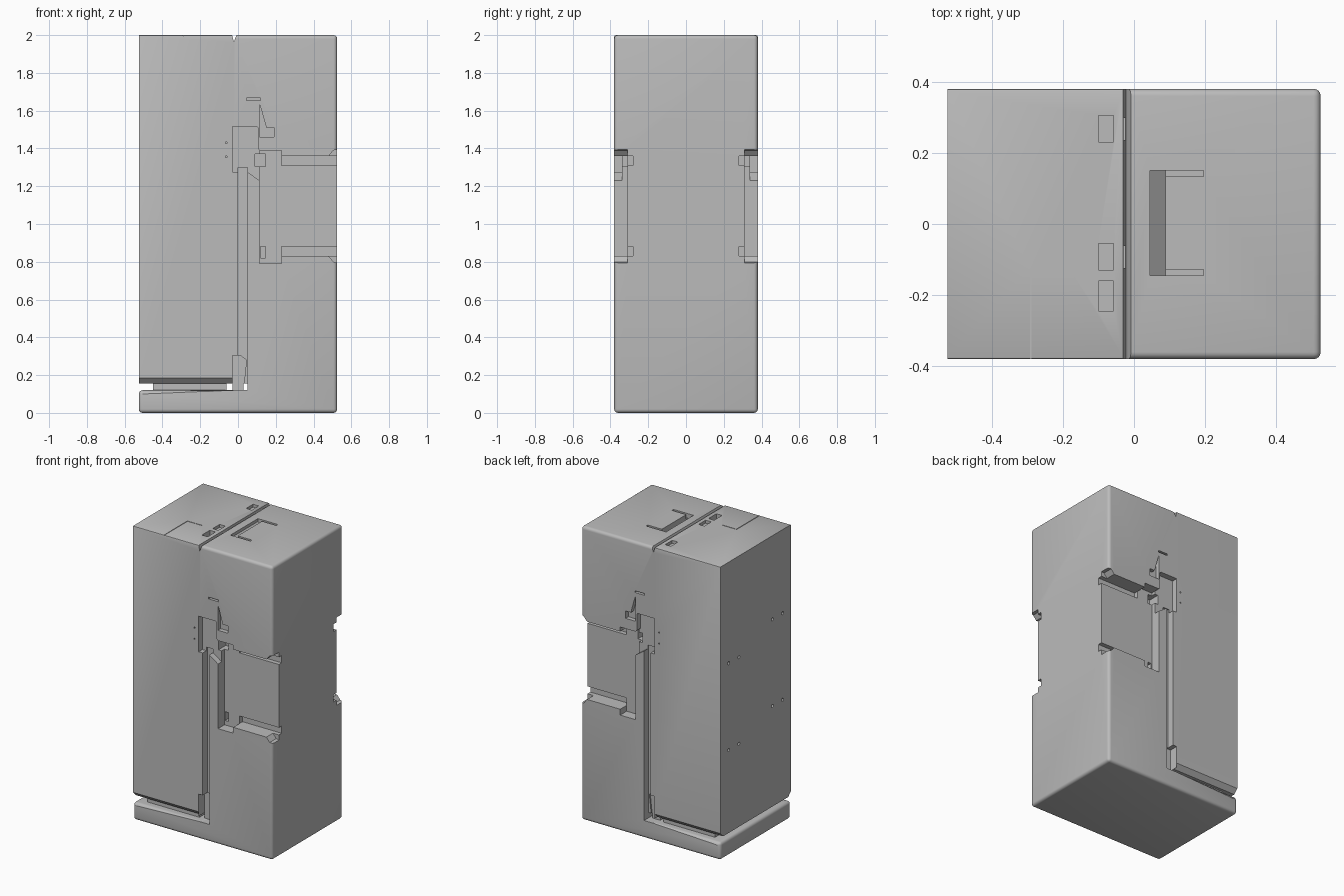
import bpy, bmesh, math
from mathutils import Vector

cube = bpy.data.objects.get("Cube")
if cube:
    bpy.data.objects.remove(cube, do_unlink=True)

grey = bpy.data.materials.new("plain grey")
grey.use_nodes = True
tone = (0.5, 0.5, 0.5, 1)
grey.diffuse_color = tone
grey.node_tree.nodes["Principled BSDF"].inputs["Base Color"].default_value = tone

HALF_X, HALF_Y, TOP = 0.525, 0.38, 2.0
SEAM, BASE, GAP = -0.02, 0.12, 0.155


def prism(name, pts, a, b, axis="y"):
    """Extrude a profile along an axis; profile is (x,z), (y,z) or (x,y)."""
    place = {"x": lambda p, t: (t, p[0], p[1]),
             "y": lambda p, t: (p[0], t, p[1]),
             "z": lambda p, t: (p[0], p[1], t)}[axis]
    bm = bmesh.new()
    face = bm.faces.new([bm.verts.new(place(p, a)) for p in pts])
    new = bmesh.ops.extrude_face_region(bm, geom=[face])["geom"]
    shift = Vector(place((0, 0), b - a))
    bmesh.ops.translate(bm, vec=shift, verts=[g for g in new if isinstance(g, bmesh.types.BMVert)])
    bmesh.ops.recalc_face_normals(bm, faces=bm.faces)
    mesh = bpy.data.meshes.new(name)
    bm.to_mesh(mesh)
    bm.free()
    mesh.materials.append(grey)
    ob = bpy.data.objects.new(name, mesh)
    bpy.context.collection.objects.link(ob)
    return ob


def rect(a0, a1, b0, b1):
    return [(a0, b0), (a1, b0), (a1, b1), (a0, b1)]


def round_edges(ob, keep, radius, segments=4):
    bm = bmesh.new()
    bm.from_mesh(ob.data)
    edges = [e for e in bm.edges if keep(e.verts[0].co, e.verts[1].co)]
    bmesh.ops.bevel(bm, geom=edges, offset=radius, segments=segments,
                    profile=0.5, affect="EDGES")
    bm.to_mesh(ob.data)
    bm.free()


cutters = []


def pocket(pts, depth):
    """Matching recess in the front and back faces."""
    for s in (-1, 1):
        cutters.append(prism("pocket_cutter", pts, s * 0.45, s * (HALF_Y - depth)))


def top_pocket(x0, x1, y0, y1, depth):
    cutters.append(prism("top_cutter", rect(x0, x1, y0, y1), TOP - depth, TOP + 0.05, "z"))


# L-shaped shell with its base tray
shell = prism("shell_and_base", [(-HALF_X, 0), (HALF_X, 0), (HALF_X, TOP), (SEAM, TOP),
                                 (SEAM, BASE), (-HALF_X, BASE)], -HALF_Y, HALF_Y)
round_edges(shell, lambda a, b: not (abs(a.x - SEAM) < 1e-4 and abs(b.x - SEAM) < 1e-4), 0.02)

# Inner body
body = prism("inner_body", rect(-HALF_X, SEAM, GAP, TOP), -HALF_Y, HALF_Y)
round_edges(body, lambda a, b: abs(a.z - TOP) < 1e-4 and abs(b.z - TOP) < 1e-4
            and abs(a.y - b.y) < 1e-4, 0.006, 2)

# Gap under the body, with sloped lower edges
cutters.append(prism("gap_cutter", rect(-0.6, 0.05, BASE, GAP), -0.45, 0.45))
for s in (-1, 1):
    cutters.append(prism("slope_cutter", [(s * 0.35, GAP - 0.01), (s * 0.35, GAP),
                                          (s * HALF_Y, 0.185), (s * 0.45, 0.185),
                                          (s * 0.45, GAP - 0.01)], -0.6, -0.03, "x"))

# Seam slot, latch pocket and foot wedge
pocket(rect(0, 0.05, BASE, 1.30), 0.05)
pocket([(-0.03, 1.275), (0.05, 1.275), (0.115, 1.23), (0.115, 1.39), (0.105, 1.40),
        (0.105, 1.51), (0.098, 1.517), (-0.03, 1.517)], 0.04)
pocket([(-0.03, 0.14), (0.03, 0.14), (0.045, 0.28), (0.01, 0.305), (-0.03, 0.305)], 0.06)

# Recessed grip plate with deeper grooves above and below
pocket([(0.115, 0.79), (0.23, 0.79), (0.23, 0.83), (0.48, 0.83), (0.505, 0.80), (0.6, 0.775),
        (0.6, 1.405), (0.505, 1.39), (0.48, 1.36), (0.23, 1.36), (0.23, 1.39),
        (0.115, 1.39)], 0.07)
for z in (0.83, 1.31):
    pocket(rect(0.23, 0.6, z, z + 0.05), 0.10)
pocket(rect(0.09, 0.145, 1.305, 1.37), 0.12)
pocket(rect(0.12, 0.145, 0.82, 0.88), 0.12)

# Pointer notch, slit and pin holes
pocket([(0.115, 1.63), (0.125, 1.60), (0.15, 1.51), (0.19, 1.51), (0.19, 1.46), (0.115, 1.46)], 0.03)
pocket(rect(0.045, 0.12, 1.655, 1.667), 0.02)
for z in (1.355, 1.43):
    pocket(rect(-0.065, -0.058, z - 0.004, z + 0.004), 0.02)

# Top seam groove, handle recess and sockets
cutters.append(prism("groove_cutter", [(-0.033, 2.01), (-0.005, 2.01), (-0.022, 1.963)], -0.45, 0.45))
cutters.append(prism("handle_cutter", [(0.045, 2.02), (0.045, 1.98), (0.088, 1.94), (0.088, 2.02)],
                     -0.145, 0.15))
for y in (-0.145, 0.133):
    top_pocket(0.08, 0.195, y, y + 0.017, 0.03)
for y in (-0.13, 0.23):
    top_pocket(-0.10, -0.057, y, y + 0.075, 0.02)
    top_pocket(-0.03, -0.02, y + 0.005, y + 0.07, 0.03)
top_pocket(-0.10, -0.057, -0.245, -0.16, 0.05)
top_pocket(-0.292, -0.288, -0.40, -0.13, 0.004)
top_pocket(-0.29, -0.18, -0.132, -0.128, 0.004)

# Screw holes in the side of the body
for y, z in ((0.29, 1.31), (0.18, 1.31), (-0.18, 1.43), (-0.29, 1.43),
             (0.29, 0.72), (0.18, 0.72), (-0.18, 0.84), (-0.29, 0.84)):
    ring = [(y + 0.011 * math.cos(i * math.pi / 6), z + 0.011 * math.sin(i * math.pi / 6))
            for i in range(12)]
    cutters.append(prism("screw_cutter", ring, -0.56, -0.505, "x"))

# Carve both solids, then discard the cutters
for ob in (shell, body):
    for c in cutters:
        mod = ob.modifiers.new("cut", "BOOLEAN")
        mod.operation = "DIFFERENCE"
        mod.solver = "EXACT"
        mod.object = c
    bpy.context.view_layer.update()
    done = bpy.data.meshes.new_from_object(ob.evaluated_get(bpy.context.evaluated_depsgraph_get()))
    ob.modifiers.clear()
    ob.data = done
for c in cutters:
    bpy.data.objects.remove(c, do_unlink=True)

# Support pads in the gap
prism("support_pad", rect(-0.45, -0.06, 0.115, 0.16), -0.33, 0.33)
prism("hinge_pad", rect(-0.03, 0.03, 0.115, 0.16), -0.32, 0.32)

# Smooth only the rounded edges
for ob in (shell, body):
    bpy.ops.object.select_all(action="DESELECT")
    ob.select_set(True)
    bpy.context.view_layer.objects.active = ob
    bpy.ops.object.shade_smooth_by_angle(angle=math.radians(30))
